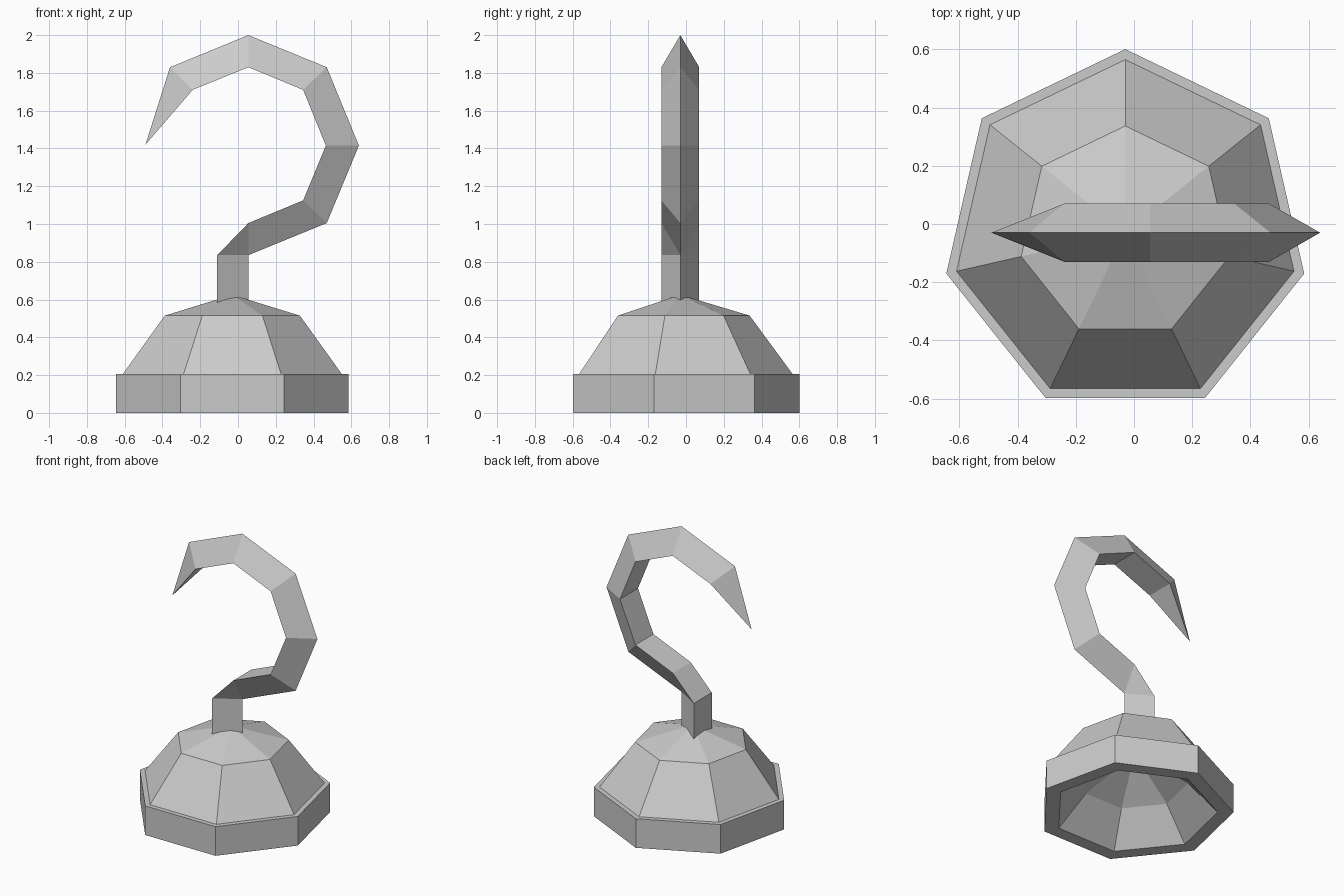
import bpy
import bmesh
from math import sin, cos, tau

cube = bpy.data.objects.get("Cube")
if cube:
    bpy.data.objects.remove(cube, do_unlink=True)

CENTRE = -0.03   # x and y of the base axis, and y of the hook's middle plane
SIDES = 7

metal = bpy.data.materials.new("light_grey_metal")
metal.use_nodes = True
grey = (0.6, 0.6, 0.6, 1)
metal.diffuse_color = grey
metal.node_tree.nodes["Principled BSDF"].inputs["Base Color"].default_value = grey


def finish(name, bm):
    """Clean the mesh and link it as a flat shaded object."""
    bmesh.ops.remove_doubles(bm, verts=bm.verts, dist=0.0005)
    bmesh.ops.recalc_face_normals(bm, faces=bm.faces)
    mesh = bpy.data.meshes.new(name)
    bm.to_mesh(mesh)
    bm.free()
    mesh.materials.append(metal)
    obj = bpy.data.objects.new(name, mesh)
    bpy.context.collection.objects.link(obj)
    return obj


def bridge(bm, rings):
    """Join neighbouring rings, dropping corners that coincide."""
    for low, high in zip(rings, rings[1:]):
        n = len(low)
        for i in range(n):
            j = (i + 1) % n
            corners = []
            for p in (low[i], low[j], high[j], high[i]):
                if all((p.co - q.co).length > 0.0005 for q in corners):
                    corners.append(p)
            if len(corners) > 2:
                bm.faces.new(corners)


# Hollow seven-sided base: lining, rim, collar and domed top
profile = [(0, 0.42), (0.34, 0.21), (0.53, 0), (0.631, 0),
           (0.631, 0.205), (0.595, 0.205), (0.367, 0.515), (0, 0.625)]
bm = bmesh.new()
rings = [[bm.verts.new((CENTRE + r * sin(tau * i / SIDES),
                        CENTRE + r * cos(tau * i / SIDES), z))
          for i in range(SIDES)] for r, z in profile]
bridge(bm, rings)
finish("hollow_base", bm)

# Hook: triangular section, ridge on the outside and flat on the inside
outer = [(0.055, 0.56), (0.055, 0.835), (0.055, 0.835), (0.47, 1.005),
         (0.64, 1.415), (0.47, 1.83), (0.055, 2.0), (-0.36, 1.83), (-0.49, 1.42)]
inner = [(-0.11, 0.56), (-0.11, 0.835), (0.055, 1.005), (0.345, 1.125),
         (0.465, 1.415), (0.345, 1.71), (0.055, 1.83), (-0.24, 1.71), (-0.49, 1.42)]
half_widths = [0.1] * 8 + [0]
bm = bmesh.new()
rings = []
for (ox, oz), (ix, iz), w in zip(outer, inner, half_widths):
    rings.append([bm.verts.new(p) for p in ((ox, CENTRE, oz),
                                            (ix, CENTRE + w, iz),
                                            (ix, CENTRE - w, iz))])
bridge(bm, rings)
bm.faces.new(rings[0])
finish("hook", bm)
